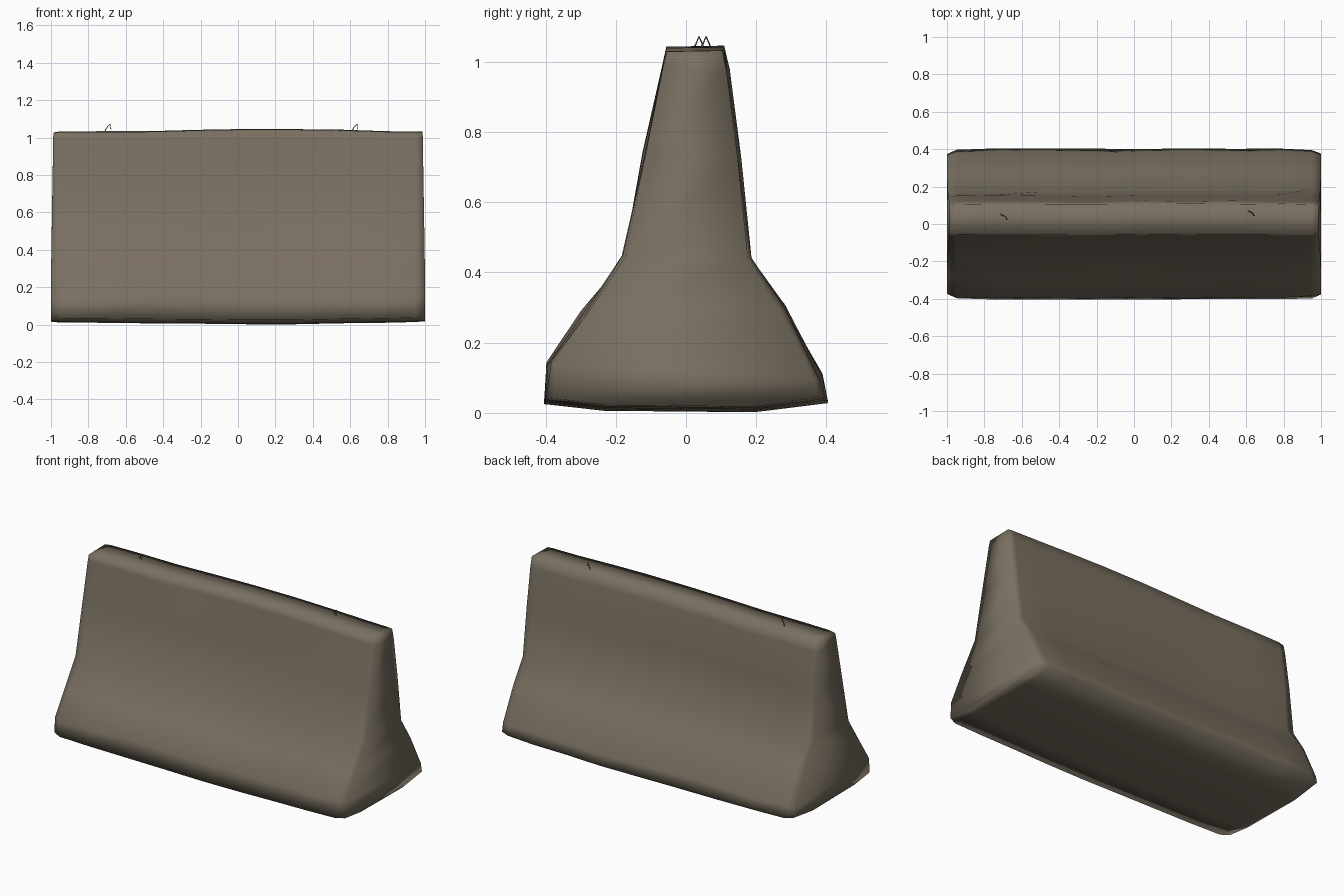
import bpy, bmesh, math, random

if "Cube" in bpy.data.objects:
    bpy.data.objects.remove(bpy.data.objects["Cube"])

random.seed(4)

stone = bpy.data.materials.new("weathered_concrete")
stone.diffuse_color = (0.19, 0.16, 0.118, 1)
stone.use_nodes = True
stone.node_tree.nodes["Principled BSDF"].inputs["Base Color"].default_value = stone.diffuse_color

# Half profiles (y, z), bottom to top
FRONT = [(-.24, .006), (-.405, .025), (-.40, .135), (-.30, .28),
         (-.185, .44), (-.125, .73), (-.07, .99), (-.058, 1.032)]
BACK = [(.20, .002), (.405, .028), (.393, .10), (.285, .305),
        (.19, .43), (.158, .73), (.125, .97), (.11, 1.035)]
N = len(FRONT)

# Stations along the length: x, width scale, bottom lift, top rise
STATIONS = [(-1.0, .92, .014, -.008), (-.95, .985, .009, -.002), (-.75, 1, .008, -.001),
            (-.48, 1, .005, -.001), (-.22, 1, .003, .006), (.05, 1, 0, .011),
            (.3, 1, 0, .01), (.55, 1, .005, .007), (.78, 1, .008, -.001),
            (.95, .985, .012, -.002), (1.0, .93, .016, -.003)]


def dent(x, z, side):
    """Inward shift of a worn face: broad hollows plus small random wear."""
    wear = random.uniform(0, .010)
    if side > 0:
        wear += .016 * math.exp(-((x + .25) / .22) ** 2 - ((z - .5) / .35) ** 2)
        wear += .014 * math.exp(-((x + .75) / .2) ** 2 - ((z - .35) / .2) ** 2)
    return wear


# Barrier body lofted through the stations
bm = bmesh.new()
rings = []
for i, (x, w, low, rise) in enumerate(STATIONS):
    end = i in (0, len(STATIONS) - 1)
    ring = []
    for side, half in ((-1, FRONT), (1, BACK)):
        for k, (y, z) in enumerate(half):
            yy = y * w
            if not end:
                yy -= side * dent(x, z, side) * (.4 if k in (1, 7) else 1)
            zz = z + (low if k < 2 else rise if k > 5 else random.uniform(-.012, .012))
            # ends lean in slightly toward the top
            xx = x * (1 - .016 * max(0, z - .25)) if end else x + random.uniform(-.02, .02) * (abs(x) < .9)
            ring.append(bm.verts.new((xx, yy, zz)))
    # front goes up, back comes down
    rings.append(ring[:N] + ring[N:][::-1])
M = 2 * N
for a, b in zip(rings, rings[1:]):
    for k in range(M):
        j = (k + 1) % M
        bm.faces.new((a[k], a[j], b[j], b[k]))
for ring in (rings[0], rings[-1]):
    for k in range(N - 1):
        bm.faces.new((ring[k], ring[k + 1], ring[M - 2 - k], ring[M - 1 - k]))
bmesh.ops.recalc_face_normals(bm, faces=bm.faces)
for f in bm.faces:
    f.smooth = True
me = bpy.data.meshes.new("barrier_body")
bm.to_mesh(me)
bm.free()
me.materials.append(stone)
bpy.context.collection.objects.link(bpy.data.objects.new("barrier_body", me))


# Tiny bent wire stubs on the top
def wire_stub(name, x, y):
    cu = bpy.data.curves.new(name, 'CURVE')
    cu.dimensions = '3D'
    cu.bevel_depth = .0025
    cu.bevel_resolution = 0
    cu.use_fill_caps = True
    pts = [(-.018, .015, 1.025), (0, .005, 1.055), (.016, -.003, 1.072),
           (.018, -.012, 1.05), (.022, -.015, 1.045)]
    sp = cu.splines.new('POLY')
    sp.points.add(len(pts) - 1)
    for p, (dx, dy, z) in zip(sp.points, pts):
        p.co = (x + dx, y + dy, z, 1)
    cu.materials.append(stone)
    bpy.context.collection.objects.link(bpy.data.objects.new(name, cu))


wire_stub("left_wire_stub", -.70, .04)
wire_stub("right_wire_stub", .62, .06)
